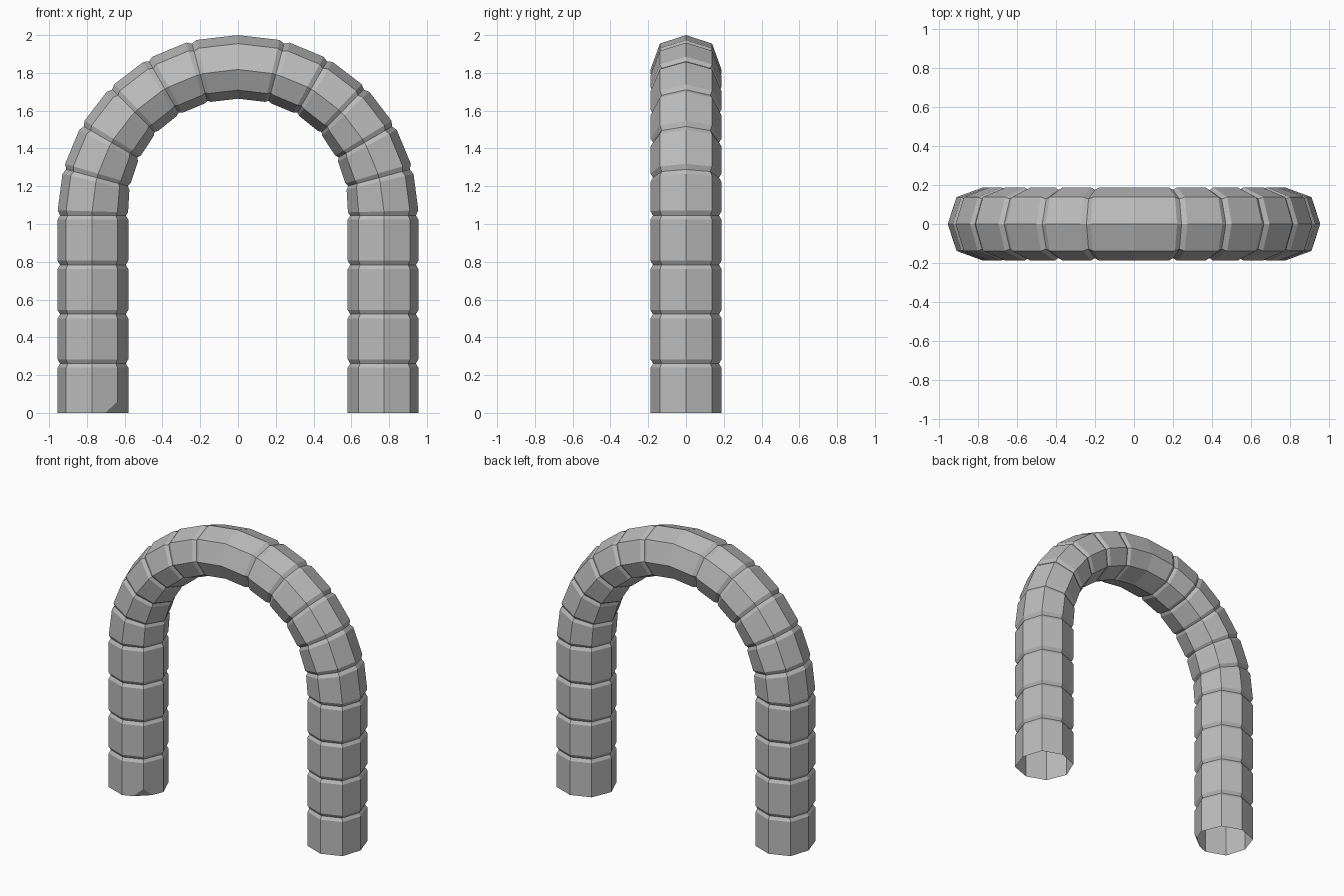
import bpy, bmesh, math
from mathutils import Vector

cube = bpy.data.objects.get("Cube")
if cube:
    bpy.data.objects.remove(cube, do_unlink=True)

CENTRE_R = 0.768      # radius of the arch centreline
SPRING_Z = 1.045      # height where legs turn into the arch
LEG_JOINTS = 4
ARCH_STEPS = 12
BEVEL = 0.022         # half width of a groove
GROOVE = 0.93         # section scale at the bottom of a groove

# Eight-sided section: (outward, depth), mirrored front to back
half = [(0.187, 0), (0.142, 0.138), (0.005, 0.188), (-0.130, 0.138), (-0.187, 0)]
section = half + [(u, -v) for u, v in half[-2:0:-1]]


def station(s):
    """Centre and outward direction at distance s along one leg and half arch."""
    if s <= SPRING_Z:
        return Vector((CENTRE_R, 0, s)), Vector((1, 0, 0)), 1.0
    a = (s - SPRING_Z) / CENTRE_R
    out = Vector((math.cos(a), 0, math.sin(a)))
    flatten = 1 - 0.2 * min(1, a / math.radians(50))
    return Vector((0, 0, SPRING_Z)) + out * CENTRE_R, out, flatten


# Ring positions from foot to crown, three rings at each grooved joint
step = CENTRE_R * math.pi / ARCH_STEPS
joints = [SPRING_Z * i / LEG_JOINTS for i in range(1, LEG_JOINTS + 1)]
joints += [SPRING_Z + step * i for i in range(1, ARCH_STEPS // 2)]
crown = SPRING_Z + step * ARCH_STEPS / 2
stops = [(0, 1.0)]
for j in joints:
    stops += [(j - BEVEL, 1.0), (j, GROOVE), (j + BEVEL, 1.0)]
stops.append((crown, 1.0))
path = [(s, k, 1) for s, k in stops] + [(s, k, -1) for s, k in stops[-2::-1]]

# Segmented tube with open feet
bm = bmesh.new()
rings = []
for s, k, side in path:
    centre, out, flatten = station(s)
    ring = []
    for u, v in section:
        u *= k * (flatten if u < 0 else 1)
        p = centre + out * u + Vector((0, v * k, 0))
        ring.append(bm.verts.new((p.x * side, p.y, p.z)))
    rings.append(ring)
n = len(section)
for a, b in zip(rings, rings[1:]):
    for i in range(n):
        bm.faces.new((a[i], a[(i + 1) % n], b[(i + 1) % n], b[i]))
bmesh.ops.recalc_face_normals(bm, faces=bm.faces)

# Chipped corner at the inner front of the right foot
corner = min((v for v in rings[-1] if v.co.y < -0.1), key=lambda v: -v.co.x)
faces = list(corner.link_faces)
geom = faces + list({e for f in faces for e in f.edges}) + list({v for f in faces for v in f.verts})
a = corner.co + Vector((-0.065, -0.024, 0))
b = corner.co + Vector((0, 0, 0.06))
c = corner.co + Vector((0.024, 0.058, 0))
normal = (b - a).cross(c - a)
if normal.dot(corner.co - a) < 0:
    normal.negate()
cut = bmesh.ops.bisect_plane(bm, geom=geom, plane_co=a, plane_no=normal, clear_outer=True)
chip = [v for v in cut["geom_cut"] if isinstance(v, bmesh.types.BMVert)]
if len(chip) == 3:
    bm.faces.new(chip)
bmesh.ops.recalc_face_normals(bm, faces=bm.faces)

mesh = bpy.data.meshes.new("stone_arch")
bm.to_mesh(mesh)
bm.free()
arch = bpy.data.objects.new("stone_arch", mesh)
bpy.context.collection.objects.link(arch)

# Plain grey stone
stone = bpy.data.materials.new("grey_stone")
stone.use_nodes = True
colour = (0.5, 0.5, 0.5, 1)
stone.diffuse_color = colour
stone.node_tree.nodes["Principled BSDF"].inputs["Base Color"].default_value = colour
mesh.materials.append(stone)
